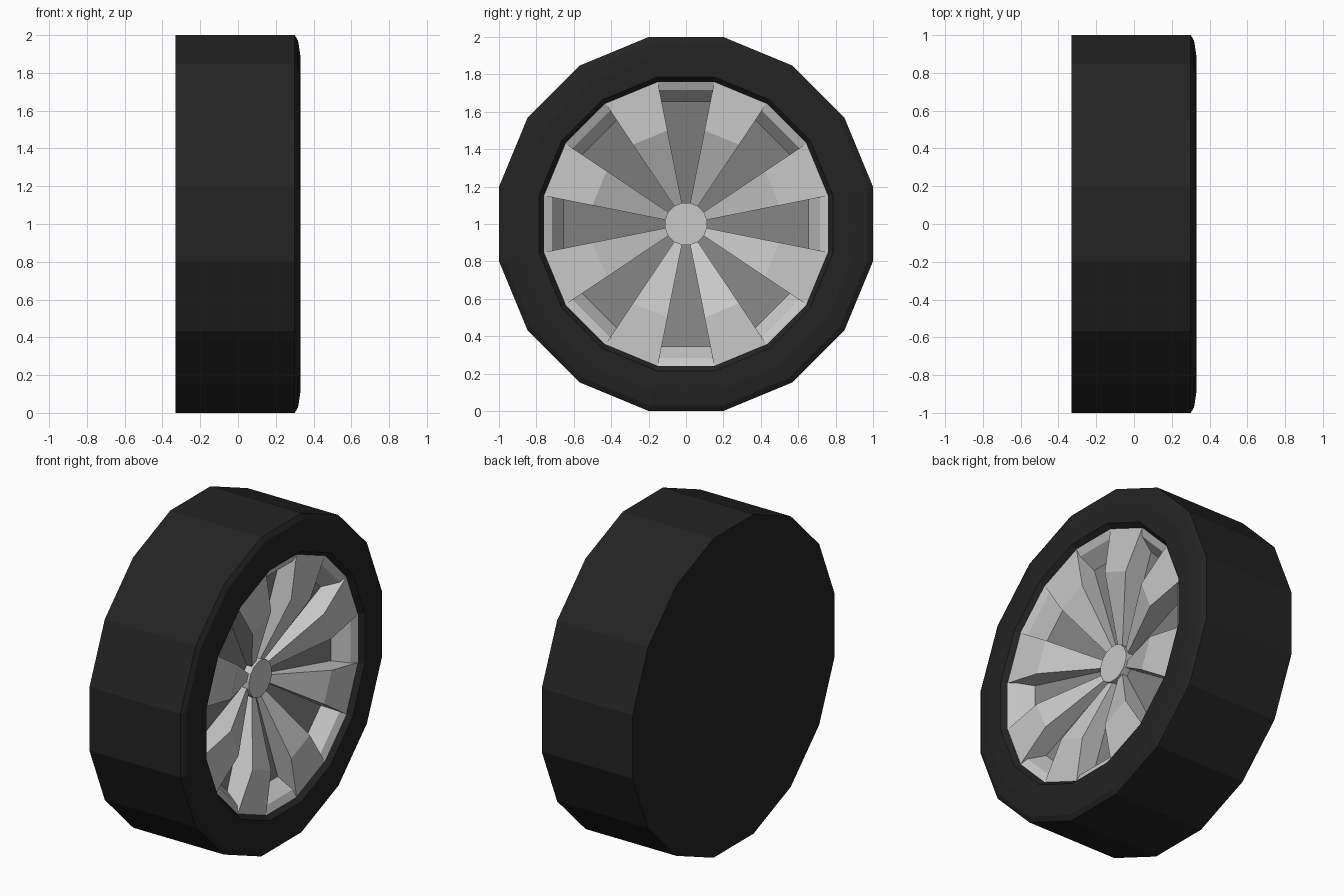
import bpy, bmesh, math

if "Cube" in bpy.data.objects:
    bpy.data.objects.remove(bpy.data.objects["Cube"])

SIDES = 16


def material(name, v):
    m = bpy.data.materials.new(name)
    m.diffuse_color = (v, v, v, 1)
    m.use_nodes = True
    m.node_tree.nodes["Principled BSDF"].inputs["Base Color"].default_value = m.diffuse_color
    return m


rubber = material("black_rubber", 0.017)
silver = material("silver_metal", 0.58)
grey = material("dark_grey_metal", 0.23)


def point(x, r, k):
    # point on a 16-sided ring around the x axle, flats at top and bottom
    a = math.radians(22.5 * k - 11.25)
    return (x, r * math.cos(a), 1 + r * math.sin(a))


def finish(name, bm, mats, recalc=True):
    bmesh.ops.remove_doubles(bm, verts=bm.verts, dist=1e-5)
    if recalc:
        bmesh.ops.recalc_face_normals(bm, faces=bm.faces)
    me = bpy.data.meshes.new(name)
    bm.to_mesh(me)
    bm.free()
    for m in mats:
        me.materials.append(m)
    ob = bpy.data.objects.new(name, me)
    bpy.context.collection.objects.link(ob)
    return ob


def face(bm, pts, mat=0, outward=True):
    f = bm.faces.new([bm.verts.new(p) for p in pts])
    f.material_index = mat
    if outward:
        f.normal_update()
        if f.normal.x < 0:
            f.normal_flip()
    return f


def lathe(name, profile, mat, cap_start=False, cap_end=False):
    bm = bmesh.new()
    rings = [[bm.verts.new(point(x, r, k)) for k in range(SIDES)] for x, r in profile]
    for a, b in zip(rings, rings[1:]):
        for k in range(SIDES):
            j = (k + 1) % SIDES
            bm.faces.new((a[k], a[j], b[j], b[k]))
    if cap_start:
        bm.faces.new(rings[0])
    if cap_end:
        bm.faces.new(rings[-1])
    return finish(name, bm, [mat])


# tyre with closed back and rounded front shoulder
R = 1 / math.cos(math.pi / SIDES)
lathe("tyre", [(-0.33, R), (0.30, R), (0.318, 0.99), (0.33, 0.91), (0.33, 0.80),
               (0.30, 0.775)], rubber, cap_start=True)

# alloy rim: raised spokes alternate with recessed windows
spoke = [(0.30, 0.775), (0.30, 0.51), (0.14, 0.115)]
window = [(0.30, 0.775), (0.28, 0.73), (0.185, 0.668), (0.105, 0.115)]
bm = bmesh.new()
for k in range(SIDES):
    profile = window if k % 2 == 0 else spoke
    for i, (a, b) in enumerate(zip(profile, profile[1:])):
        floor = profile is window and i == 2
        face(bm, [point(*a, k), point(*a, k + 1), point(*b, k + 1), point(*b, k)],
             1 if floor else 0)
    # spoke side wall, facing into the neighbouring window
    wall = face(bm, [point(*p, k) for p in spoke + window[:0:-1]], 0, False)
    wall.normal_update()
    mid = math.radians(22.5 * k - 11.25)
    t = -math.sin(mid) * wall.normal.y + math.cos(mid) * wall.normal.z
    if (t > 0) != (k % 2 == 0):
        wall.normal_flip()
finish("spoked_rim", bm, [silver, grey], recalc=False)

# hub cap
lathe("hub_cap", [(0.10, 0.115), (0.155, 0.115)], silver, cap_start=True, cap_end=True)
